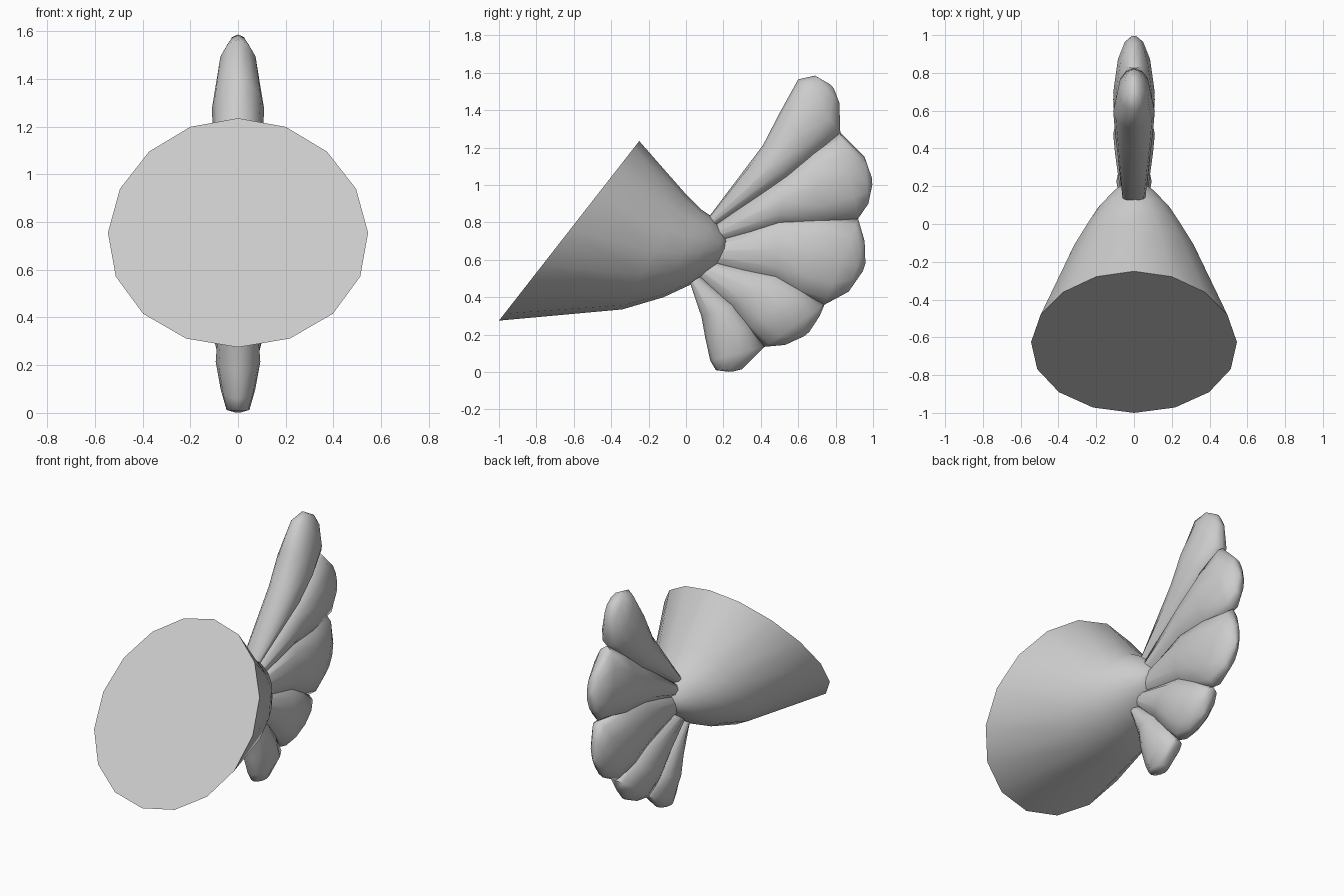
import bpy, bmesh, math
from mathutils import Vector

if "Cube" in bpy.data.objects:
    bpy.data.objects.remove(bpy.data.objects["Cube"])


def loft(name, rings, sides, egg=0.0, angle=40):
    """Skin oval rings given by two opposite points in the side plane and a half width."""
    bm = bmesh.new()
    loops = []
    for a, b, w in rings:
        mid, half = (a + b) / 2, (a - b) / 2
        loop = []
        for i in range(sides):
            t = 2 * math.pi * i / sides
            x = w * math.sin(t) * (1 - egg * math.cos(t))
            p = mid + half * math.cos(t)
            loop.append(bm.verts.new((x, p.x, p.y)))
        loops.append(loop)
    for p, q in zip(loops, loops[1:]):
        for i in range(sides):
            j = (i + 1) % sides
            bm.faces.new((p[i], p[j], q[j], q[i]))
    bm.faces.new(loops[0])
    bm.faces.new(loops[-1])
    bmesh.ops.recalc_face_normals(bm, faces=bm.faces)
    mesh = bpy.data.meshes.new(name)
    bm.to_mesh(mesh)
    bm.free()
    obj = bpy.data.objects.new(name, mesh)
    bpy.context.collection.objects.link(obj)
    bpy.ops.object.select_all(action='DESELECT')
    obj.select_set(True)
    bpy.context.view_layer.objects.active = obj
    bpy.ops.object.shade_smooth_by_angle(angle=math.radians(angle))


def points(*pairs):
    return [Vector(p) for p in pairs]


def grown(a, b, k):
    """Stretch a chord about its middle so neighbouring feathers overlap."""
    m = (a + b) / 2
    return m + (a - m) * k, m + (b - m) * k


# Cone-shaped rump with a flat slanted cut
upper = points((-.25, 1.235), (0, .95), (.08, .87), (.14, .83), (.2, .75), (.225, .7))
lower = points((-1, .275), (-.34, .335), (-.12, .4), (.02, .465), (.14, .55), (.215, .63))
loft("rump", zip(upper, lower, (.545, .345, .26, .195, .11, .045)), 16, egg=.045)

# Fan of feathers: shared crease lines run from the root through middle to notch
middle = points((.42, 1.2), (.54, 1.04), (.5, .8), (.48, .51), (.26, .36), (.095, .3))
notch = points((.6, 1.565), (.825, 1.28), (.92, .82), (.74, .36), (.42, .135), (.13, .06))
root_top, root_low = points((.1, .8), (.02, .48))
# Rounded ends: two shoulders and an apex per feather
shoulder_a = points((.69, 1.585), (.955, 1.15), (.955, .7), (.715, .3), (.3, .015))
shoulder_b = points((.82, 1.44), (.975, .9), (.87, .43), (.53, .145), (.16, .01))
apex = points((.785, 1.53), (1, 1.02), (.96, .56), (.65, .2), (.24, 0))

for i in range(5):
    j = i + 1
    s = .85 if i == 4 else 1
    outer_a, outer_b = (middle[i] + notch[i]) / 2, (middle[j] + notch[j]) / 2
    k = 1.15 if i in (0, 4) else 1.3
    loft(f"tail_feather_{j}", [
        (root_top.lerp(root_low, i / 5), root_top.lerp(root_low, j / 5), .055),
        (*grown(middle[i], middle[j], k), .1 * s),
        (*grown(outer_a, outer_b, 1 + (k - 1) / 2), .11 * s),
        (notch[i], notch[j], .085 * s),
        (shoulder_a[i], shoulder_b[i], .048),
        (shoulder_a[i].lerp(apex[i], .85), shoulder_b[i].lerp(apex[i], .85), .012),
    ], 12, angle=60)
